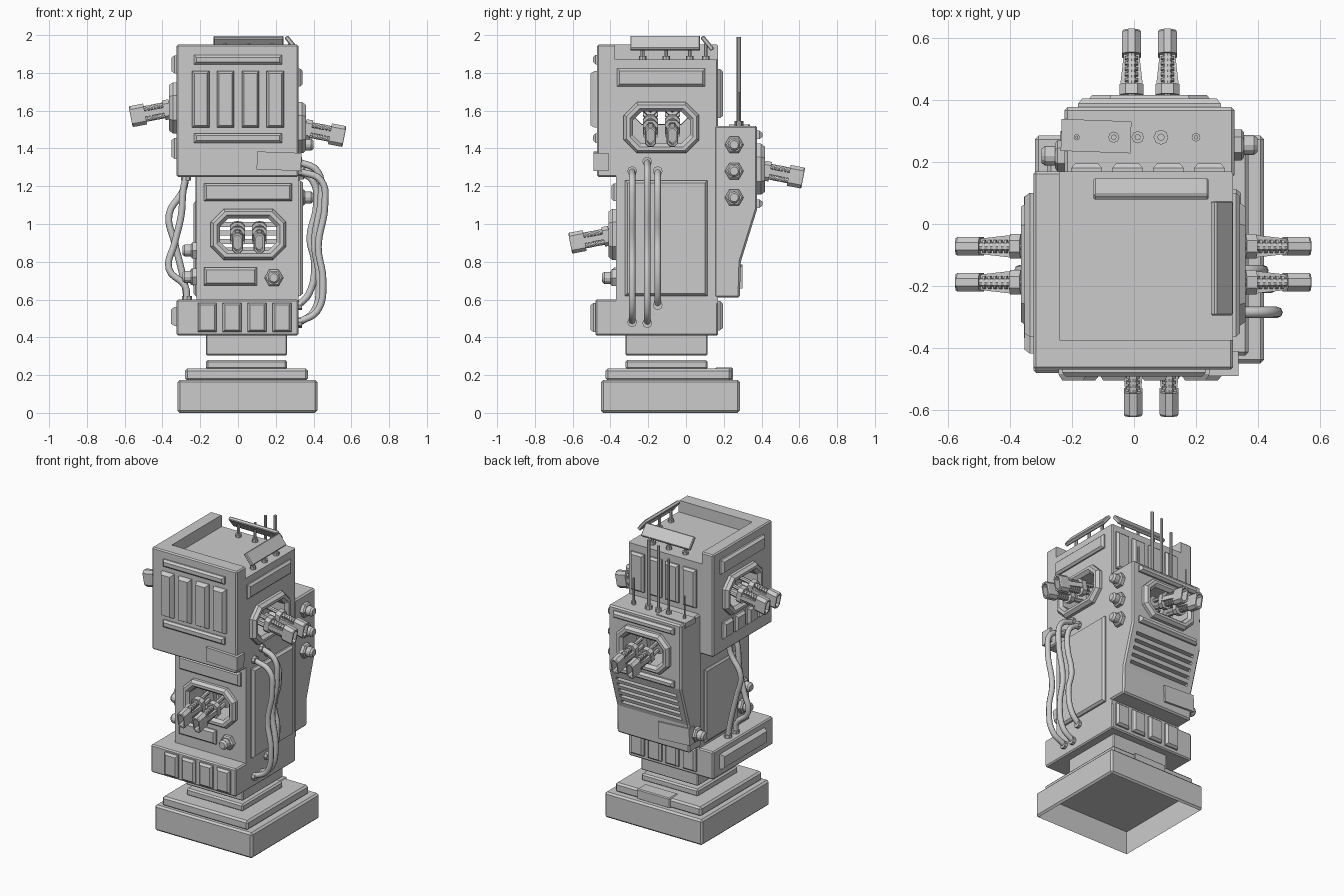
import bpy, bmesh, math
from mathutils import Matrix, Vector

if "Cube" in bpy.data.objects:
    bpy.data.objects.remove(bpy.data.objects["Cube"])

NORMALS = {"front": (0, -1, 0), "back": (0, 1, 0), "right": (1, 0, 0), "left": (-1, 0, 0), "top": (0, 0, 1)}
SIDE = 0.32          # flush side plane of the head and body
HEAD_LEFT = -0.325


def frame(face, pos, tilt=0):
    """Local x runs along the face, y up, z outward; tilt leans z downward."""
    n = Vector(NORMALS[face])
    up = Vector((0, 1, 0)) if face == "top" else Vector((0, 0, 1))
    rot = Matrix((up.cross(n), up, n)).transposed().to_4x4()
    return Matrix.Translation(pos) @ rot @ Matrix.Rotation(math.radians(tilt), 4, "X")


def rect(w, h, c=0.0, x=0, y=0):
    """Rectangle outline, with cut corners when c is given."""
    w, h = w / 2, h / 2
    if not c:
        pts = [(w, -h), (w, h), (-w, h), (-w, -h)]
    else:
        pts = [(w, c - h), (w, h - c), (w - c, h), (c - w, h),
               (-w, h - c), (-w, c - h), (c - w, -h), (w - c, -h)]
    return [(px + x, py + y) for px, py in pts]


def ngon(n, r, x=0, y=0):
    return [(x + r * math.cos(math.tau * i / n), y + r * math.sin(math.tau * i / n)) for i in range(n)]


def bevel(ob, width):
    mod = ob.modifiers.new("edge_bevel", "BEVEL")
    mod.width, mod.segments, mod.limit_method = width, 1, "ANGLE"


def loft(name, shells, matrix, closed=False, edge=0):
    """Each shell is a list of (outline, height) rings skinned together."""
    bm = bmesh.new()
    for shell in shells:
        rings = [[bm.verts.new((x, y, z)) for x, y in pts] for pts, z in shell]
        pairs = list(zip(rings, rings[1:] + rings[:1] if closed else rings[1:]))
        for a, b in pairs:
            for i in range(len(a)):
                j = (i + 1) % len(a)
                bm.faces.new((a[i], a[j], b[j], b[i]))
        if not closed:
            bm.faces.new(rings[0][::-1])
            bm.faces.new(rings[-1])
    bmesh.ops.recalc_face_normals(bm, faces=bm.faces)
    me = bpy.data.meshes.new(name)
    bm.to_mesh(me)
    bm.free()
    ob = bpy.data.objects.new(name, me)
    bpy.context.collection.objects.link(ob)
    ob.matrix_world = matrix
    if edge:
        bevel(ob, edge)
    return ob


def box(name, lo, hi, edge=0, rot=None):
    lo, hi = Vector(lo), Vector(hi)
    s = hi - lo
    m = Matrix.Translation((lo + hi) / 2) @ (rot or Matrix())
    return loft(name, [[(rect(s.x, s.y), -s.z / 2), (rect(s.x, s.y), s.z / 2)]], m, edge=edge)


def carve(ob, cutters):
    """Subtract the cutters, bake the result and drop the cutters."""
    for c in cutters:
        c.hide_render = True
        mod = ob.modifiers.new("cut", "BOOLEAN")
        mod.operation, mod.solver, mod.object = "DIFFERENCE", "EXACT", c
    bpy.context.view_layer.update()
    me = bpy.data.meshes.new_from_object(ob.evaluated_get(bpy.context.evaluated_depsgraph_get()))
    ob.modifiers.clear()
    ob.data = me
    for c in cutters:
        bpy.data.objects.remove(c)


def panel(name, face, pos, w, h, d=0.022):
    return loft(name, [[(rect(w, h), -0.01), (rect(w, h), d * 0.4),
                        (rect(w - 0.025, h - 0.025), d)]], frame(face, pos))


def panel_row(name, face, pos, w, h, d=0.025, step=0.132):
    for i in range(4):
        m = frame(face, pos) @ Vector(((i - 1.5) * step, 0, 0))
        panel(f"{name}_{i + 1}", face, m, w, h, d)


def knob(name, face, pos):
    loft(name, [[(ngon(6, 0.05), -0.01), (ngon(6, 0.05), 0.022), (ngon(6, 0.04), 0.03)],
                [(ngon(12, 0.032), 0.02), (ngon(12, 0.032), 0.062), (ngon(12, 0.022), 0.074)]],
         frame(face, pos))


def socket_cutter(face, pos, depth):
    hole = rect(0.305, 0.175, 0.047)
    return loft("socket_cutter", [[(hole, -depth), (hole, 0.1)]], frame(face, pos))


def socket(face, pos):
    """Eight-sided frame with a pair of ribbed barrels leaning down."""
    inner = rect(0.30, 0.17, 0.045)
    loft(f"{face}_socket_frame", [[(rect(0.40, 0.27, 0.07), -0.005), (rect(0.40, 0.27, 0.07), 0.02),
                                   (rect(0.37, 0.24, 0.06), 0.04), (rect(0.335, 0.205, 0.053), 0.04),
                                   (inner, 0.02), (inner, -0.12)]], frame(face, pos), closed=True)
    tip, bore = rect(0.06, 0.112, 0.018), rect(0.036, 0.085, 0.012)
    for k in (-1, 1):
        m = frame(face, pos, 11) @ Matrix.Translation((k * 0.058, 0, 0))
        shells = [[(ngon(8, 0.014, 0, y), -0.16), (ngon(8, 0.014, 0, y), 0.18)] for y in (-0.028, 0.028)]
        shells += [[(rect(0.042, 0.085, 0.01), z), (rect(0.042, 0.085, 0.01), z + 0.009)]
                   for z in (0.08 + 0.018 * i for i in range(5))]
        shells += [[(rect(0.078, 0.105, 0.02), z), (rect(0.078, 0.105, 0.02), z + 0.035)] for z in (-0.09, 0.035)]
        shells.append([(rect(0.075, 0.03), 0.06), (rect(0.048, 0.03), 0.18)])
        shells.append([(tip, 0.17), (tip, 0.242), (rect(0.052, 0.104, 0.016), 0.248),
                       (bore, 0.248), (bore, 0.2)])
        loft(f"{face}_barrel_{'a' if k < 0 else 'b'}", shells, m)


def cable(name, pts, ends):
    cu = bpy.data.curves.new(name, "CURVE")
    cu.dimensions, cu.bevel_depth, cu.bevel_resolution, cu.resolution_u = "3D", 0.018, 2, 5
    cu.use_fill_caps = True
    sp = cu.splines.new("BEZIER")
    sp.bezier_points.add(len(pts) - 1)
    for bp, p in zip(sp.bezier_points, pts):
        bp.co = p
        bp.handle_left_type = bp.handle_right_type = "AUTO"
    bpy.context.collection.objects.link(bpy.data.objects.new(name, cu))
    for p, face in zip((pts[0], pts[-1]), ends):
        loft(name + "_plug", [[(ngon(8, 0.026), -0.02), (ngon(8, 0.026), 0.02)]], frame(face, p))


# Plinth, hollow underneath, and the neck floating just above it
plinth = box("plinth", (-0.32, -0.45, 0), (0.42, 0.285, 0.175), 0.012)
carve(plinth, [box("plinth_cutter", (-0.308, -0.438, -0.1), (0.408, 0.273, 0.16))])
box("plinth_step", (-0.28, -0.425, 0.17), (0.37, 0.24, 0.235), 0.012)
box("plinth_hatch", (-0.05, 0.155, 0.17), (0.2, 0.248, 0.24), 0.006)
box("plinth_cap", (-0.17, -0.32, 0.23), (0.26, 0.115, 0.28), 0.01)
box("neck", (-0.17, -0.32, 0.305), (0.26, 0.115, 0.45), 0.006)

# Skirt
box("skirt", (HEAD_LEFT, -0.48, 0.41), (SIDE, 0.17, 0.6), 0.008)
panel_row("skirt_front_panel", "front", (0.035, -0.48, 0.505), 0.1, 0.155)
panel_row("skirt_back_panel", "back", (0.045, 0.17, 0.515), 0.1, 0.155)
panel("skirt_left_bar", "left", (HEAD_LEFT, -0.14, 0.51), 0.48, 0.1, 0.03)

# Body with see-through front socket
core = box("body", (-0.22, -0.37, 0.58), (SIDE, 0.17, 1.27))
carve(core, [socket_cutter("front", (0.055, -0.37, 0.945), 0.7)])
socket("front", (0.055, -0.37, 0.945))
panel("body_front_bar", "front", (0.053, -0.37, 1.168), 0.465, 0.095, 0.025)
panel("body_front_plate", "front", (-0.04, -0.37, 0.722), 0.28, 0.095, 0.025)
knob("body_front_knob", "front", (0.19, -0.37, 0.715))
panel("body_right_plate", "right", (SIDE, -0.105, 0.925), 0.435, 0.61, 0.025)
panel("body_left_plate", "left", (-0.22, -0.06, 0.87), 0.36, 0.5, 0.015)
for z in (0.72, 0.86):
    knob("body_left_knob", "left", (-0.22, -0.29, z))

# Backpack with socket, louvre slots and knobs
profile = [(0.15, 0.61), (0.285, 0.61), (0.29, 0.8), (0.377, 1.08), (0.377, 1.52), (0.15, 1.52)]
pack = loft("backpack", [[(profile, -0.225), (profile, 0.325)]], frame("right", (0, 0, 0)), edge=0.01)
slots = [box("slot_cutter", (-0.18, 0.1, z), (0.28, 0.5, z + 0.02))
         for z in (0.83 + 0.045 * i for i in range(5))]
carve(pack, slots + [socket_cutter("back", (0.05, 0.377, 1.29), 0.18)])
socket("back", (0.05, 0.377, 1.29))
for z in (1.472, 1.108):
    panel("backpack_bar", "back", (0.05, 0.377, z), 0.46, 0.045, 0.028)
for z in (1.42, 1.28, 1.14):
    knob("backpack_right_knob", "right", (0.325, 0.255, z))
knob("backpack_left_knob", "left", (-0.225, 0.22, 0.72))

# Head with raised front and left rim
head = box("head", (HEAD_LEFT, -0.47, 1.25), (SIDE, 0.17, 1.95), 0.008)
carve(head, [box("rim_cutter", (-0.24, -0.375, 1.87), (0.6, 0.5, 2.2)),
             socket_cutter("right", (SIDE, -0.13, 1.51), 0.33),
             socket_cutter("left", (HEAD_LEFT, -0.13, 1.615), 0.33)])
socket("right", (SIDE, -0.13, 1.51))
socket("left", (HEAD_LEFT, -0.13, 1.615))
panel_row("head_front_panel", "front", (0, -0.47, 1.66), 0.092, 0.3, 0.035)
for z in (1.87, 1.455):
    panel("head_front_bar", "front", (0, -0.47, z), 0.465, 0.05)
panel_row("head_back_panel", "back", (0.045, 0.17, 1.69), 0.1, 0.26)
panel("head_right_bar", "right", (SIDE, -0.132, 1.775), 0.465, 0.095)
panel("head_left_bar", "left", (HEAD_LEFT, -0.132, 1.845), 0.465, 0.095, 0.028)
panel_row("head_left_panel", "left", (HEAD_LEFT, -0.17, 1.4), 0.1, 0.11, 0.028)

# Stuck-on repair patches
spin = lambda a, axis: Matrix.Rotation(math.radians(a), 4, axis)
box("front_patch", (0.1, -0.49, 1.285), (0.335, -0.41, 1.38), rot=spin(2, "Y"))
box("back_patch", (-0.235, 0.24, 0.665), (0.0, 0.3, 0.78), rot=spin(3, "Y"))
box("top_patch", (-0.235, 0.232, 1.49), (-0.01, 0.335, 1.526), rot=spin(-2, "Z"))

# Tilted roof fins on short posts
box("back_fin", (-0.13, 0.068, 1.945), (0.24, 0.158, 1.969), 0.005, spin(-51, "X"))
box("right_fin", (0.238, -0.295, 1.945), (0.328, 0.075, 1.969), 0.005, spin(51, "Y"))
for i in (-1, 0, 1):
    for spot in ((0.055 + 0.125 * i, 0.105, 1.87), (0.275, -0.105 + 0.125 * i, 1.87)):
        loft("fin_post", [[(ngon(8, 0.02), 0), (ngon(8, 0.02), 0.02)],
                          [(ngon(8, 0.01), 0), (ngon(8, 0.01), 0.085)]], frame("top", spot))

# Aerials
for x, r, top in ((-0.185, 0.005, 1.68), (-0.065, 0.009, 1.9), (0.012, 0.01, 1.97),
                  (0.087, 0.012, 1.99), (0.2, 0.007, 1.7)):
    loft("aerial", [[(ngon(8, r * 2), -0.01), (ngon(8, r * 2), 0.025)],
                    [(ngon(8, r), 0), (ngon(8, r), top - 1.52)]], frame("top", (x, 0.28, 1.52)))

# Hanging cables on both sides
for i, (y, hi, lo, out) in enumerate(((-0.285, 1.28, 0.48, 0.46), (-0.205, 1.33, 0.475, 0.44),
                                     (-0.15, 1.28, 0.57, 0.415))):
    mid = (hi + lo) / 2
    cable(f"right_cable_{i + 1}", [(SIDE, y, hi), (out - 0.02, y, hi - 0.05), (out, y, hi - 0.18),
                                   (out - 0.035, y, mid), (out - 0.01, y, lo + 0.22),
                                   (out - 0.04, y, lo + 0.06), (SIDE, y, lo)], ("right", "right"))
for i, (y, a, b) in enumerate(((-0.07, -0.365, -0.3), (-0.15, -0.3, -0.365))):
    cable(f"left_cable_{i + 1}", [(-0.275, y, 1.25), (-0.29, y, 1.18), (a, y, 1.05), (-0.335, y, 0.9),
                                  (b, y, 0.76), (-0.28, y, 0.67), (-0.27, y, 0.6)], ("top", "top"))
